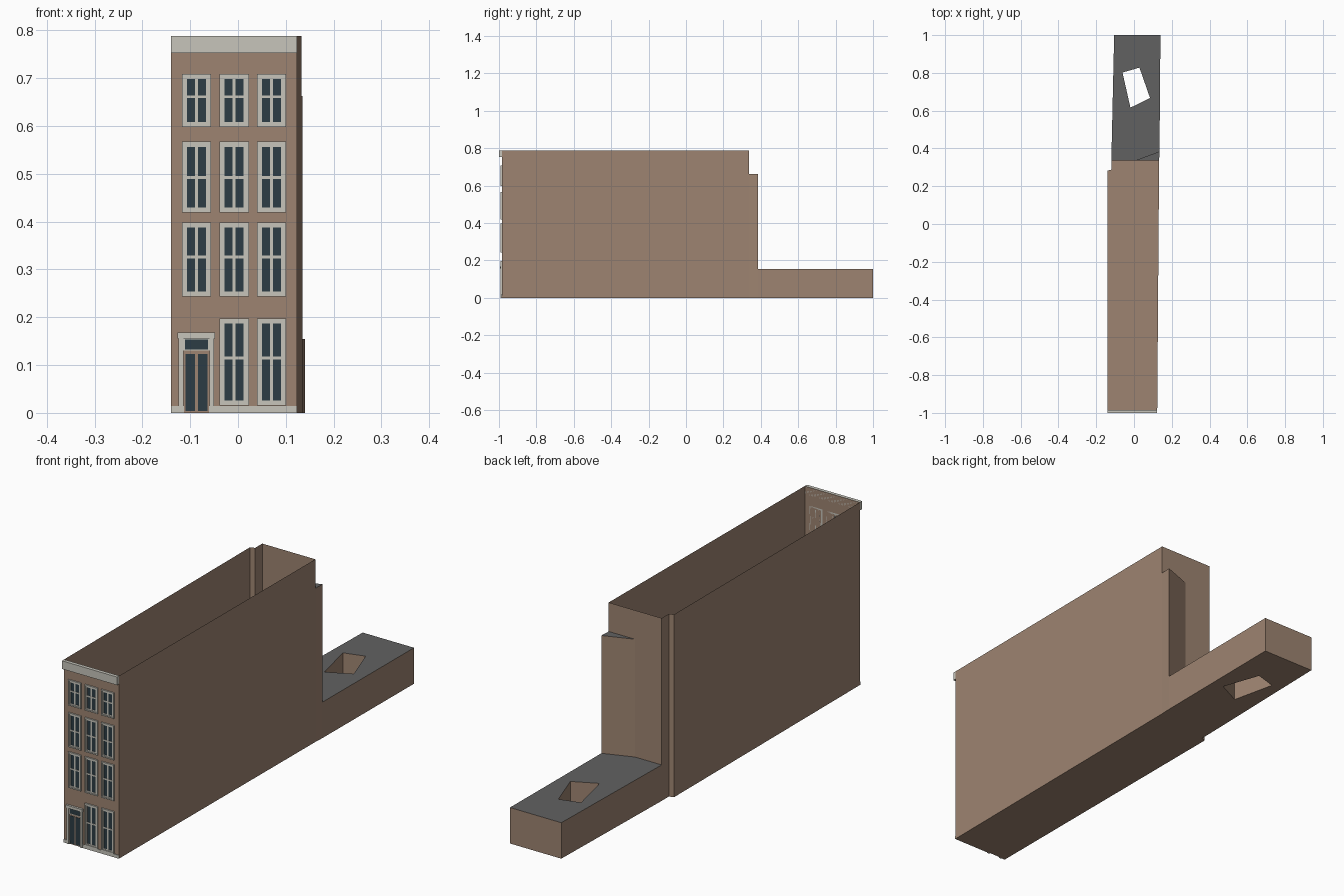
import bpy
import bmesh

cube = bpy.data.objects.get("Cube")
if cube:
    bpy.data.objects.remove(cube, do_unlink=True)


def material(name, rgb):
    mat = bpy.data.materials.new(name)
    mat.use_nodes = True
    mat.diffuse_color = (*rgb, 1)
    mat.node_tree.nodes["Principled BSDF"].inputs["Base Color"].default_value = (*rgb, 1)
    return mat


BRICK = material("brown brick", (0.34, 0.23, 0.165))
TRIM = material("pale stone trim", (0.57, 0.56, 0.50))
GLASS = material("dark glass", (0.025, 0.045, 0.058))
ROOF = material("grey roof", (0.12, 0.12, 0.12))

TOP, WALL_Y, BACK_Y = 0.788, -0.985, 0.337
LEFT, RIGHT = -0.14, 0.123
ROOF_Z, BAY_Z = 0.155, 0.663


def finish(name, bm, *mats):
    mesh = bpy.data.meshes.new(name)
    bm.to_mesh(mesh)
    bm.free()
    for mat in mats:
        mesh.materials.append(mat)
    obj = bpy.data.objects.new(name, mesh)
    bpy.context.scene.collection.objects.link(obj)
    return obj


def add_box(bm, x0, x1, z0, z1, y0, y1=WALL_Y):
    verts = bmesh.ops.create_cube(bm, size=1)["verts"]
    bmesh.ops.scale(bm, vec=(x1 - x0, y1 - y0, z1 - z0), verts=verts)
    bmesh.ops.translate(bm, vec=((x0 + x1) / 2, (y0 + y1) / 2, (z0 + z1) / 2), verts=verts)


def boxes(name, mat, *items):
    bm = bmesh.new()
    for item in items:
        add_box(bm, *item)
    return finish(name, bm, mat)


def prism(name, loops, z0, z1):
    """Upright block from outlines (later ones are holes), with a grey top."""
    bm = bmesh.new()
    edges = []
    for loop in loops:
        vs = [bm.verts.new((x, y, z0)) for x, y in loop]
        edges += [bm.edges.new((a, b)) for a, b in zip(vs, vs[1:] + vs[:1])]
    bmesh.ops.triangle_fill(bm, edges=edges, use_beauty=True)
    bmesh.ops.dissolve_limit(bm, angle_limit=0.01, verts=bm.verts[:], edges=[])         if len(loops) == 1 else None
    out = bmesh.ops.extrude_face_region(bm, geom=bm.faces[:], use_keep_orig=True)
    top = [g for g in out["geom"] if isinstance(g, bmesh.types.BMVert)]
    bmesh.ops.translate(bm, vec=(0, 0, z1 - z0), verts=top)
    bmesh.ops.recalc_face_normals(bm, faces=bm.faces[:])
    # The side resting against the house is left open
    inner = [f for f in bm.faces if f.normal.y < -0.9
             and abs(f.calc_center_median().y - BACK_Y) < 0.001]
    bmesh.ops.delete(bm, geom=inner, context="FACES")
    for f in bm.faces:
        f.material_index = int(f.normal.z > 0.5)
    return finish(name, bm, BRICK, ROOF)


# Main house: open-topped shell with a notched rear corner
bm = bmesh.new()
outline = [(LEFT, WALL_Y), (RIGHT, WALL_Y), (0.133, BACK_Y),
           (-0.12, BACK_Y), (-0.12, 0.288), (LEFT, 0.282)]
floor = bm.faces.new([bm.verts.new((x, y, 0)) for x, y in outline])
out = bmesh.ops.extrude_edge_only(bm, edges=floor.edges[:])
bmesh.ops.translate(bm, vec=(0, 0, TOP),
                    verts=[g for g in out["geom"] if isinstance(g, bmesh.types.BMVert)])
bmesh.ops.recalc_face_normals(bm, faces=bm.faces[:])
bm.faces.ensure_lookup_table()
if bm.faces[0].normal.z > 0:
    bmesh.ops.reverse_faces(bm, faces=bm.faces[:])
finish("house_walls", bm, BRICK)

# Low rear extension with a light well, and the tall wedge behind the house
rear = [(-0.12, BACK_Y), (0.133, BACK_Y), (0.135, 0.384), (0.14, 1), (-0.105, 1)]
well = [(-0.061, 0.802), (-0.019, 0.616), (0.085, 0.667), (0.029, 0.828)]
prism("rear_extension", [rear, well], 0, ROOF_Z)
prism("rear_wedge", [[(0.008, BACK_Y), (0.133, BACK_Y), (0.135, 0.384)]], ROOF_Z, BAY_Z)

# Cornice and plinth, the plinth broken by the doorway
boxes("cornice", TRIM, (LEFT, RIGHT, 0.753, TOP, -1.0))
boxes("plinth", TRIM, (LEFT, -0.113, 0, 0.014, -0.988), (-0.061, RIGHT, 0, 0.014, -0.988))


def ring(x0, x1, z0, z1, w, y):
    return [(x0, x0 + w, z0, z1, y), (x1 - w, x1, z0, z1, y),
            (x0 + w, x1 - w, z0, z0 + w, y), (x0 + w, x1 - w, z1 - w, z1, y)]


def window(name, x, z0, z1, bar):
    x0, x1, w, s = x - 0.0305, x + 0.0305, 0.005, 0.0055
    boxes(name + "_frame", TRIM, *ring(x0, x1, z0, z1, w, -0.991))
    a, b, c, d = x0 + w, x1 - w, z0 + w, z1 - w
    boxes(name + "_sash", TRIM, *ring(a, b, c, d, s, -0.988),
          (x - 0.003, x + 0.003, c + s, d - s, -0.988),
          (a + s, x - 0.003, bar - 0.003, bar + 0.003, -0.988),
          (x + 0.003, b - s, bar - 0.003, bar + 0.003, -0.988))
    boxes(name + "_glass", GLASS, (a + s, b - s, c + s, d - s, -0.9862))


# Sash windows: bottom, top and crossbar height of each storey
columns = {"right": -0.087, "middle": -0.008, "left": 0.070}
storeys = {"ground": (0.015, 0.197, 0.115), "first": (0.243, 0.398, 0.326),
           "second": (0.419, 0.567, 0.492), "third": (0.598, 0.709, 0.661)}
for storey, heights in storeys.items():
    for side, x in columns.items():
        if (storey, side) != ("ground", "right"):
            window(f"{storey}_{side}_window", x, *heights)

# Doorway: surround, fanlight and glazed double door
boxes("door_surround", TRIM, (-0.124, -0.114, 0, 0.156, -0.991),
      (-0.060, -0.050, 0, 0.156, -0.991), (-0.126, -0.048, 0.156, 0.168, -0.994))
boxes("fanlight_frame", TRIM, *ring(-0.114, -0.060, 0.130, 0.156, 0.003, -0.988))
boxes("fanlight_glass", GLASS, (-0.111, -0.063, 0.133, 0.153, -0.9862))
boxes("door_leaves", GLASS, (-0.110, -0.090, 0.004, 0.123, -0.9862),
      (-0.084, -0.064, 0.004, 0.123, -0.9862))
